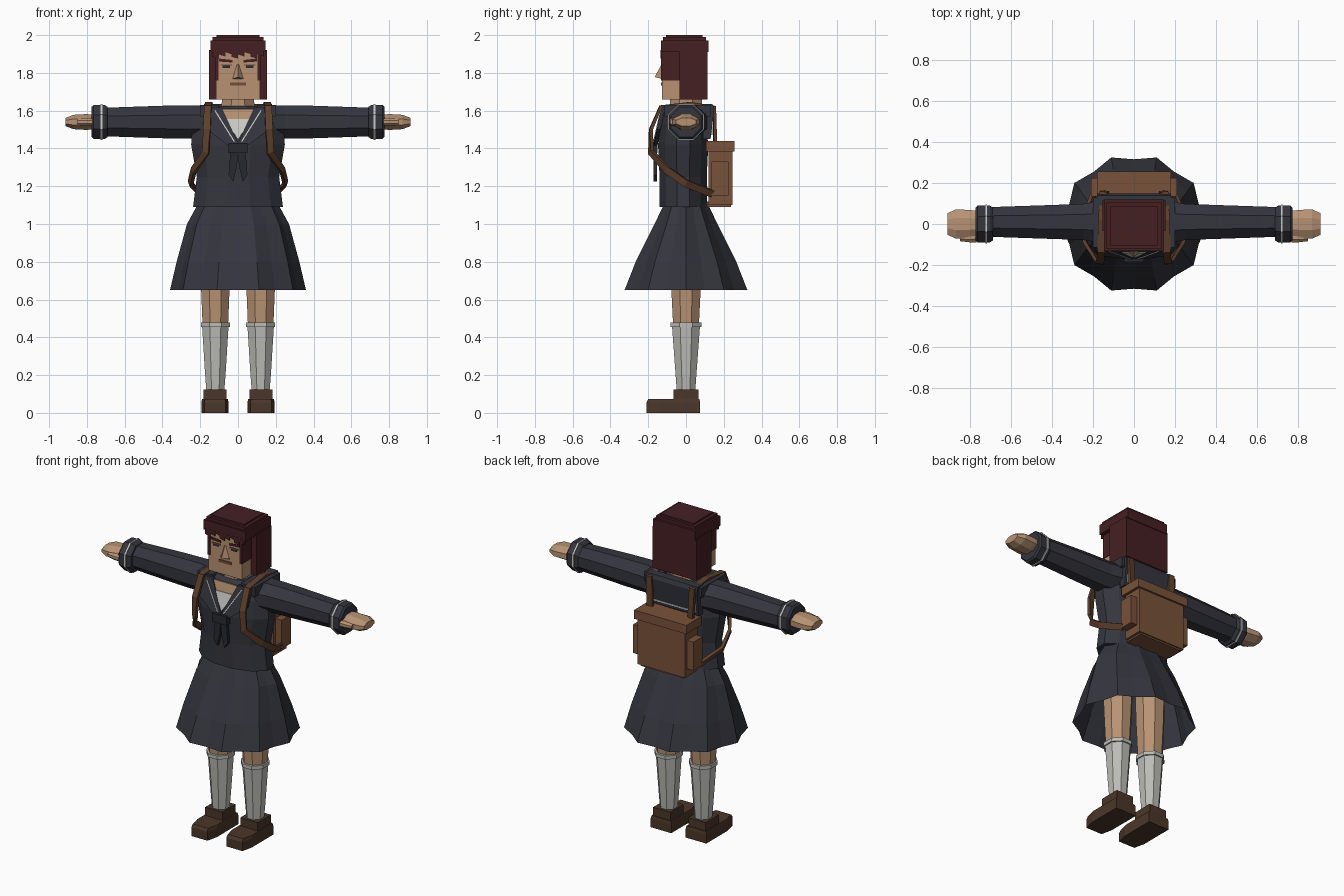
import bpy, bmesh
from math import sin, cos, pi
from mathutils import Vector

if "Cube" in bpy.data.objects:
    bpy.data.objects.remove(bpy.data.objects["Cube"])


def material(name, red, green, blue):
    result = bpy.data.materials.new(name)
    result.use_nodes = True
    result.diffuse_color = (red, green, blue, 1)
    shader = result.node_tree.nodes["Principled BSDF"]
    shader.inputs["Base Color"].default_value = (red, green, blue, 1)
    return result


NAVY = material("navy cloth", .035, .036, .048)
DARK = material("dark ribbon", .022, .023, .03)
HAIR = material("auburn hair", .06, .014, .017)
SKIN = material("skin", .48, .29, .175)
SOCK = material("pale sock", .5, .5, .47)
TRIM = material("white trim", .6, .6, .58)
BAG = material("tan leather", .19, .085, .042)
STRAP = material("strap leather", .11, .05, .025)
SHOE = material("shoe brown", .07, .037, .022)
LINE = material("face line brown", .17, .075, .045)


def loft(name, mat, rings, pair=False, cap=True):
    """Skin a series of closed rings with equal point counts."""
    bm = bmesh.new()
    loops = [[bm.verts.new(point) for point in ring] for ring in rings]
    count = len(loops[0])
    for low, high in zip(loops, loops[1:]):
        for i in range(count):
            j = (i + 1) % count
            bm.faces.new((low[i], low[j], high[j], high[i]))
    if cap:
        bm.faces.new(loops[0])
        bm.faces.new(loops[-1])
    bmesh.ops.recalc_face_normals(bm, faces=bm.faces)
    mesh = bpy.data.meshes.new(name)
    bm.to_mesh(mesh)
    bm.free()
    mesh.materials.append(mat)
    part = bpy.data.objects.new(name, mesh)
    bpy.context.collection.objects.link(part)
    if pair:
        part.modifiers.new("mirror", "MIRROR").use_mirror_merge = False


def box(name, mat, outer, front, back, bottom, top, inner=None):
    """Block across the middle, or a mirrored pair when inner is given."""
    pair = inner is not None
    start = inner if pair else -outer
    outline = [(start, front), (outer, front), (outer, back), (start, back)]
    loft(name, mat, [[(x, y, z) for x, y in outline] for z in (bottom, top)], pair)


def chest(z):
    """Front surface of the blouse, leaning back toward the neck."""
    return -.168 + max(0, z - 1.42) * .23


def face(z):
    return -.124


def plate(name, mat, points, surface=chest, gap=0, thick=.008, pair=False):
    """Thin flat shape laid on a surface; points are (x, z)."""
    front = [Vector((x, surface(z) - gap, z)) for x, z in points]
    loft(name, mat, [front, [p + Vector((0, thick, 0)) for p in front]], pair)


def oval(width, depth, sides):
    """Ring with flat sides facing along both axes."""
    turns = [2 * pi * (i + .5) / sides for i in range(sides)]
    return [(width * cos(t) / cos(pi / sides), depth * sin(t) / cos(pi / sides)) for t in turns]


def column(name, mat, rows, x=0, y=0, sides=8, pair=False):
    """Upright tube; rows are (height, half width, half depth)."""
    loft(name, mat, [[(x + u, y + v, z) for u, v in oval(width, depth, sides)]
                     for z, width, depth in rows], pair)


def limb(name, mat, rows, y=0):
    """Pair of sideways tubes; rows are (x, half depth, half height)."""
    loft(name, mat, [[(x, y + u, 1.54 + v) for u, v in oval(depth, height, sides=8)]
                     for x, depth, height in rows], pair=True)


# Legs and socks
column("thighs", SKIN, [(.4, .065, .065), (.7, .077, .08), (1, .085, .085)], x=.12, pair=True)
column("socks", SOCK, [(.1, .046, .048), (.2, .054, .055), (.46, .07, .074)], x=.12, pair=True)
column("sock_bands", SOCK, [(.455, .077, .082), (.478, .077, .082)], x=.12, pair=True)

# Shoes with a tapered toe and a softened top edge
half_sole = [(.072, .075), (.072, -.14), (.056, -.21)]
sole = half_sole + [(-x, y) for x, y in reversed(half_sole)]
loft("shoes", SHOE, [[(.122 + x * scale, y * scale, z) for x, y in sole]
                     for z, scale in [(0, 1), (.055, 1), (.073, .95)]], pair=True)
box("shoe_collars", SHOE, inner=.062, outer=.183, front=-.065, back=.066, bottom=.06, top=.125)

# Pleated skirt, open underneath: ten outer folds with shallow inner folds between
PLEATS = 10
skirt_rings = []
for z, width, depth in [(.65, .36, .342), (.8, .325, .28), (1, .27, .175), (1.11, .21, .12)]:
    ring = []
    for i in range(PLEATS * 2):
        turn = pi * i / PLEATS
        fold = .925 if i % 2 else 1
        ring.append((width * fold * cos(turn), depth * fold * sin(turn), z))
    skirt_rings.append(ring)
loft("skirt", NAVY, skirt_rings, cap=False)

# Blouse, sleeves and cuffs
column("blouse", NAVY, [(1.09, .238, .125), (1.25, .218, .125), (1.42, .248, .133),
                        (1.53, .24, .12), (1.6, .19, .1), (1.625, .13, .07)], y=-.015, sides=12)
limb("sleeves", NAVY, [(.13, .11, .085), (.25, .088, .088), (.4, .083, .086), (.72, .072, .075)], y=.01)
limb("cuffs", NAVY, [(.69, .08, .08), (.705, .09, .09), (.765, .09, .09), (.775, .08, .08)])
limb("cuff_trim", TRIM, [(.718, .095, .095), (.727, .095, .095)])

# Hands
limb("hands", SKIN, [(.74, .06, .036), (.8, .068, .042), (.87, .072, .038), (.913, .052, .022)])
limb("thumbs", SKIN, [(.77, .025, .02), (.8, .024, .022), (.85, .018, .016)], y=-.066)

# Neck and open neckline
column("neck", SKIN, [(1.5, .095, .095), (1.6, .087, .086), (1.69, .085, .084)])
plate("neckline", SKIN, [(-.1, 1.61), (.1, 1.61), (.06, 1.54), (-.06, 1.54)])
plate("undershirt", TRIM, [(-.068, 1.555), (.068, 1.555), (0, 1.445)], gap=.004)

# Sailor collar with its trim
plate("collar_lapels", NAVY, [(.085, 1.615), (.18, 1.625), (.165, 1.5), (.03, 1.4), (0, 1.43)],
      gap=.006, thick=.02, pair=True)
plate("lapel_trim", TRIM, [(.118, 1.6), (.125, 1.6), (.024, 1.438), (.017, 1.438)], gap=.01, pair=True)
box("collar_shoulders", NAVY, inner=.1, outer=.2, front=-.115, back=.13, bottom=1.57, top=1.63)
loft("collar_back", NAVY, [[(-.18, .09, z), (.18, .09, z), (.18, back, z), (-.18, back, z)]
                           for z, back in [(1.45, .13), (1.61, .15), (1.635, .14)]])
box("collar_back_trim", TRIM, outer=.165, front=.13, back=.138, bottom=1.47, top=1.478)
box("collar_side_trim", TRIM, inner=.158, outer=.165, front=.132, back=.14, bottom=1.47, top=1.52)

# Ribbon
box("ribbon_knot", DARK, outer=.05, front=-.185, back=-.15, bottom=1.375, top=1.43)
plate("ribbon_tails", DARK, [(0, 1.385), (.04, 1.385), (.05, 1.26), (.025, 1.225), (.005, 1.31)],
      gap=.005, thick=.02, pair=True)

# Head and face
box("head", SKIN, outer=.116, front=-.127, back=.06, bottom=1.66, top=1.92)
loft("nose", SKIN, [[(-.03, -.126, 1.768), (.03, -.126, 1.768), (0, -.166, 1.778)],
                    [(-.006, -.126, 1.845), (.006, -.126, 1.845), (0, -.13, 1.845)]])
box("nostrils", LINE, inner=.024, outer=.031, front=-.132, back=-.126, bottom=1.767, top=1.774)
box("mouth", LINE, outer=.042, front=-.132, back=-.125, bottom=1.733, top=1.75)
plate("eyebrows", HAIR, [(.03, 1.855), (.03, 1.868), (.1, 1.876), (.1, 1.86)],
      surface=face, gap=.008, pair=True)
box("upper_lids", LINE, inner=.032, outer=.092, front=-.132, back=-.125, bottom=1.838, top=1.845)
box("eyes", DARK, inner=.042, outer=.082, front=-.131, back=-.125, bottom=1.826, top=1.838)

# Bobbed hair with a stepped crown
box("hair_back", HAIR, outer=.153, front=-.035, back=.115, bottom=1.66, top=1.92)
box("hair_locks", HAIR, inner=.103, outer=.12, front=-.133, back=-.03, bottom=1.76, top=1.92)
box("hair_cap", HAIR, outer=.146, front=-.133, back=.12, bottom=1.91, top=1.972)
box("hair_crown", HAIR, outer=.135, front=-.122, back=.105, bottom=1.97, top=1.99)
box("hair_top", HAIR, outer=.115, front=-.105, back=.088, bottom=1.985, top=2)

# Jagged fringe
TEETH = 8
tooth_width = .27 / TEETH
for i in range(TEETH):
    left = (i - TEETH / 2) * tooth_width
    right = left + tooth_width
    tip = 1.875 + .012 * (i % 3)
    plate("fringe_tooth", HAIR, [(left, 1.92), (right, 1.92), (right, tip), (left, tip + .01)],
          surface=face, gap=.01)

# Satchel on the back
box("satchel_body", BAG, outer=.165, front=.12, back=.245, bottom=1.1, top=1.39)
box("satchel_lid", BAG, outer=.182, front=.107, back=.257, bottom=1.385, top=1.44)
box("satchel_pockets", BAG, inner=.16, outer=.21, front=.135, back=.225, bottom=1.15, top=1.33)
box("satchel_base", BAG, outer=.15, front=.112, back=.237, bottom=1.09, top=1.12)

# Shoulder straps: a flat band that always faces away from the torso
torso_middle = Vector((.15, 0, 1.25))
path = [Vector(point) for point in [
    (.14, .155, 1.4), (.15, .15, 1.62), (.155, .02, 1.637), (.16, -.135, 1.62), (.165, -.186, 1.5),
    (.17, -.186, 1.38), (.235, -.1, 1.285), (.252, 0, 1.215), (.2, .14, 1.16)]]
strap_rings = []
for i, point in enumerate(path):
    along = path[min(i + 1, len(path) - 1)] - path[max(i - 1, 0)]
    side = along.cross(point - torso_middle).normalized() * .019
    out = side.cross(along).normalized() * .009
    strap_rings.append([point + side + out, point - side + out, point - side - out, point + side - out])
loft("shoulder_straps", STRAP, strap_rings, pair=True)
